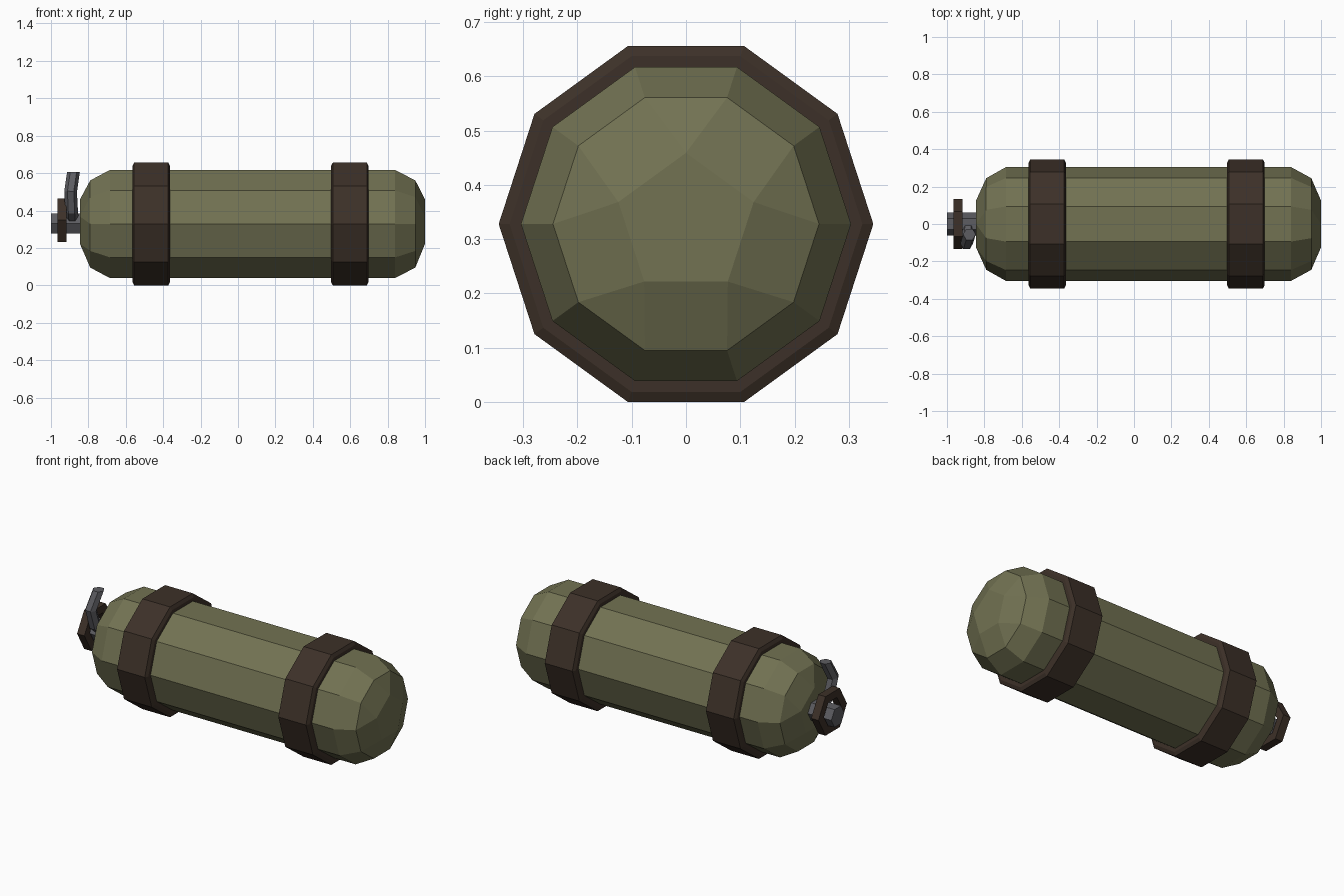
import bpy, bmesh
from math import sin, cos, pi, radians
from mathutils import Vector

if "Cube" in bpy.data.objects:
    bpy.data.objects.remove(bpy.data.objects["Cube"])

CZ = 0.328  # height of the cylinder axis


def material(name, rgb):
    m = bpy.data.materials.new(name)
    m.diffuse_color = (*rgb, 1)
    m.use_nodes = True
    m.node_tree.nodes["Principled BSDF"].inputs["Base Color"].default_value = m.diffuse_color
    return m


OLIVE = material("olive paint", (0.168, 0.168, 0.085))
BROWN = material("dark brown", (0.046, 0.030, 0.021))
GREY = material("gunmetal grey", (0.110, 0.110, 0.122))


def ring(bm, x, r, n, start=0.0, cz=CZ):
    return [bm.verts.new((x, r * cos(start + 2 * pi * i / n), cz + r * sin(start + 2 * pi * i / n)))
            for i in range(n)]


def bridge(bm, a, b):
    n = len(a)
    for i in range(n):
        j = (i + 1) % n
        bm.faces.new((a[i], a[j], b[j], b[i]))


def finish(bm, name, mat):
    bmesh.ops.recalc_face_normals(bm, faces=bm.faces[:])
    me = bpy.data.meshes.new(name)
    bm.to_mesh(me)
    bm.free()
    me.materials.append(mat)
    ob = bpy.data.objects.new(name, me)
    bpy.context.collection.objects.link(ob)
    return ob


def lathe(name, mat, profile, n, cz=CZ, closed=False):
    """Spin (x, radius) points round the long axis."""
    bm = bmesh.new()
    rings = [ring(bm, x, r, n, 0, cz) for x, r in profile]
    for a, b in zip(rings, rings[1:]):
        bridge(bm, a, b)
    if closed:
        bridge(bm, rings[-1], rings[0])
    else:
        bm.faces.new(rings[0])
        bm.faces.new(rings[-1])
    return finish(bm, name, mat)


# Ten-sided tank, each domed end closing on a pentagon
bm = bmesh.new()
profile = [(-0.79, 0.245), (-0.685, 0.304), (0.84, 0.304), (0.948, 0.245)]
rings = [ring(bm, x, r, 10) for x, r in profile]
for a, b in zip(rings, rings[1:]):
    bridge(bm, a, b)
for x, deca in ((-0.845, rings[0]), (1.0, rings[-1])):
    penta = ring(bm, x, 0.131, 5, radians(18))
    bm.faces.new(penta)
    for i in range(5):
        bm.faces.new((penta[i], deca[2 * i], deca[2 * i + 1]))
        bm.faces.new((penta[i], deca[2 * i + 1], deca[(2 * i + 2) % 10], penta[(i + 1) % 5]))
finish(bm, "tank", OLIVE)

# Two bevelled straps
for name, x in (("left_strap", -0.464), ("right_strap", 0.598)):
    lathe(name, BROWN, [(x - 0.101, 0.295), (x - 0.101, 0.325), (x - 0.091, 0.345),
                        (x + 0.091, 0.345), (x + 0.101, 0.325), (x + 0.101, 0.295)], 10, closed=True)

# Hexagonal valve stem
lathe("valve_stem", GREY, [(-1.0, 0.061), (-0.83, 0.061)], 6, cz=0.33)

# Hexagonal handwheel ring
lathe("handwheel", BROWN, [(-0.966, 0.134), (-0.918, 0.134), (-0.918, 0.082), (-0.966, 0.082)],
      6, cz=0.349, closed=True)

# Bent lever rising from the stem
path = [(-0.885, 0.0, 0.34), (-0.89, -0.075, 0.40), (-0.895, -0.105, 0.50), (-0.88, -0.055, 0.605)]
path = [Vector(p) for p in path]
bm = bmesh.new()
sections = []
for i, p in enumerate(path):
    d = (path[min(i + 1, 3)] - path[max(i - 1, 0)]).normalized()
    u = Vector((1, 0, 0))
    u = (u - d * u.dot(d)).normalized()
    v = d.cross(u)
    if i == 3:  # flat level top
        u, v = Vector((1, 0, 0)), Vector((0, 1, 0))
    sections.append([bm.verts.new(p + 0.034 * (u * cos(k * pi / 3) + v * sin(k * pi / 3)))
                     for k in range(6)])
for a, b in zip(sections, sections[1:]):
    bridge(bm, a, b)
bm.faces.new(sections[0])
bm.faces.new(sections[-1])
finish(bm, "valve_lever", GREY)
